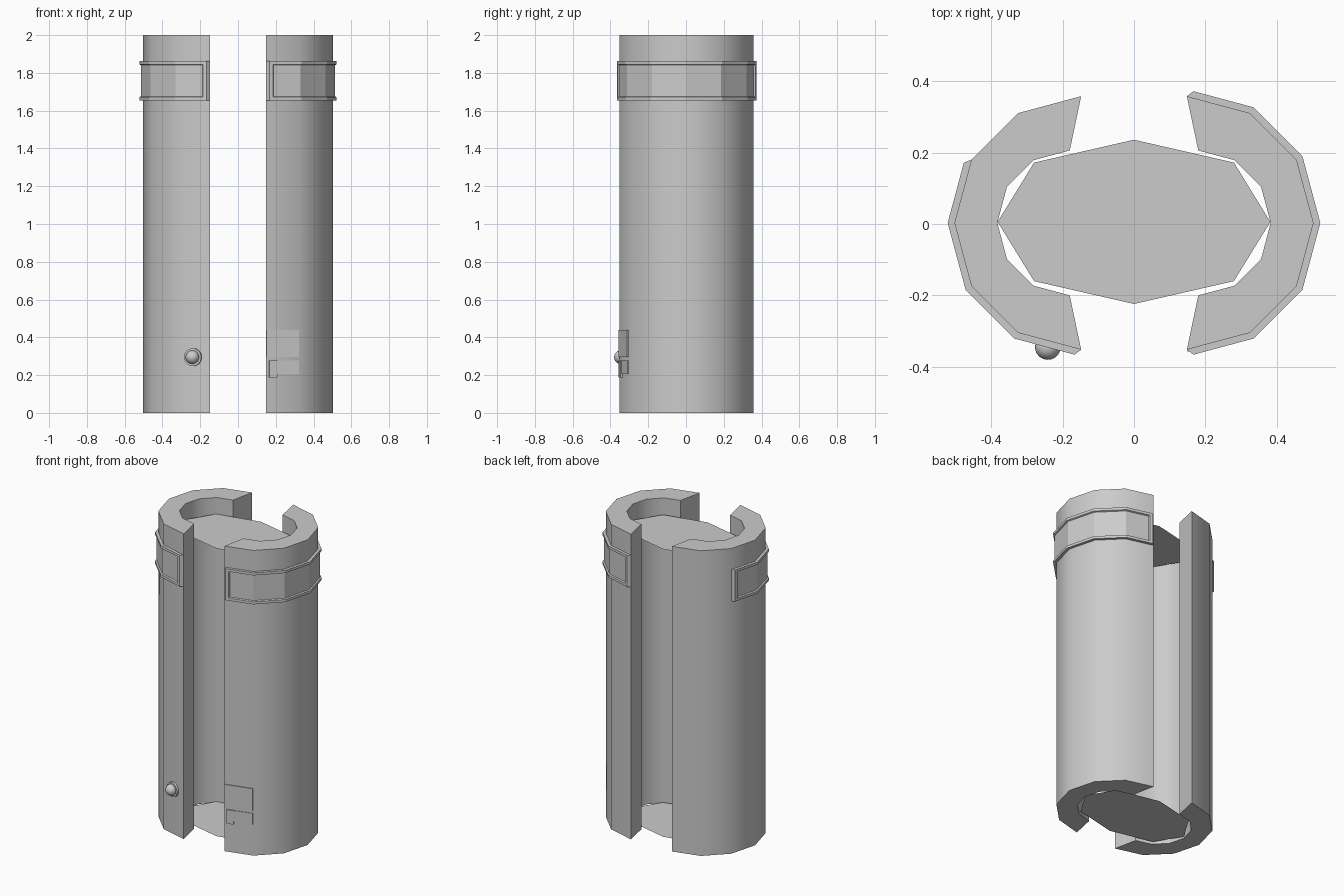
import bpy, bmesh, math
from mathutils import Vector

if "Cube" in bpy.data.objects:
    bpy.data.objects.remove(bpy.data.objects["Cube"])

CX, CY, R = 0.148, 0.003, 0.355      # outer shell arc centre and radius


def make(name, verts, faces, smooth=True):
    me = bpy.data.meshes.new(name)
    me.from_pydata(verts, [], faces)
    bm = bmesh.new()
    bm.from_mesh(me)
    bmesh.ops.recalc_face_normals(bm, faces=bm.faces)
    bm.to_mesh(me)
    bm.free()
    ob = bpy.data.objects.new(name, me)
    bpy.context.collection.objects.link(ob)
    if smooth:
        bpy.ops.object.select_all(action='DESELECT')
        ob.select_set(True)
        bpy.context.view_layer.objects.active = ob
        bpy.ops.object.shade_smooth_by_angle(angle=math.radians(35))
    return ob


def arc(t, cx, r):
    """Point on a 6-sided half round; t runs 0 (front tip) to 6 (back tip)."""
    def corner(i):
        a = math.radians(-90 + 30 * i)
        return Vector((cx + r * math.cos(a), CY + r * math.sin(a)))
    i = min(int(t), 5)
    return corner(i).lerp(corner(i + 1), t - i)


# C-shaped half shells
def shell(name, s):
    outer = [arc(i, CX, R) for i in range(7)]
    inner = [arc(i, 0.18, 0.203) for i in range(7)]
    n = 7
    verts = [(s * p.x, p.y, z) for z in (0, 2) for p in outer + inner]
    faces = []
    for i in range(n - 1):
        j, k = i + n, i + 2 * n
        faces += [(i, i + 1, k + 1, k), (j, j + 1, j + 2 * n + 1, j + 2 * n),
                  (i, i + 1, j + 1, j), (k, k + 1, k + n + 1, k + n)]
    for i in (0, n - 1):
        faces.append((i, i + n, i + 3 * n, i + 2 * n))
    make(name, verts, faces)


# Framed collar band wrapped round a shell between t = 0 and t = end
def band(name, s, end):
    lip, rec = 0.019, 0.010
    zs = [1.655, 1.655, 1.672, 1.676, 1.841, 1.845, 1.862, 1.862]
    flat = [0] + [lip] * 6 + [0]
    sunk = [0, lip, lip, rec, rec, lip, lip, 0]
    cols = [(0, [0] * 8), (0.1, flat), (0.2, flat), (0.22, sunk)]
    cols += [(i, sunk) for i in range(1, end)]
    cols += [(end - 0.22, sunk), (end - 0.2, flat), (end - 0.1, flat), (end, [0] * 8)]
    verts, faces = [], []
    for t, offs in cols:
        for o, z in zip(offs, zs):
            p = arc(t, CX, R + o)
            verts.append((s * p.x, p.y, z))
    for c in range(len(cols) - 1):
        for k in range(7):
            a = c * 8 + k
            faces.append((a, a + 1, a + 9, a + 8))
    make(name, verts, faces, False)


for side, s, end in (("left", -1, 4), ("right", 1, 6)):
    shell(side + "_shell", s)
    band(side + "_collar", s, end)

# Thin core end plates
half = [(0.28, -0.166), (0.382, 0), (0.28, 0.166)]
outline = [(0, -0.23)] + half + [(0, 0.23)] + [(-x, y) for x, y in reversed(half)]
for name, z in (("core_top_plate", 1.895), ("core_bottom_plate", 0.01)):
    make(name, [(x, y + CY + 0.003, z) for x, y in outline], [tuple(range(8))], False)


# Small plates on the front facet of the right shell
def facet_plate(name, x0, x1, z0, z1, depth):
    slope = math.tan(math.radians(15))
    verts = []
    for d in (-0.004, depth):
        for x, z in ((x0, z0), (x1, z0), (x1, z1), (x0, z1)):
            verts.append((x + d * 0.26, CY - R + (x - CX) * slope - d * 0.966, z))
    make(name, verts, [(0, 1, 2, 3), (4, 5, 6, 7), (0, 1, 5, 4), (1, 2, 6, 5),
                       (2, 3, 7, 6), (3, 0, 4, 7)], False)


facet_plate("display_panel", 0.149, 0.322, 0.295, 0.44, 0.006)
facet_plate("lower_panel", 0.205, 0.322, 0.205, 0.277, 0.004)
facet_plate("slot_frame", 0.164, 0.206, 0.188, 0.278, 0.010)
facet_plate("slot_bar", 0.180, 0.190, 0.195, 0.271, 0.014)

# Round knob on the front facet of the left shell
normal = Vector((-0.259, -0.966, 0))
base = Vector((-0.237, CY - 0.331, 0.295))
rot = normal.to_track_quat('Z', 'Y').to_euler()
bpy.ops.mesh.primitive_cylinder_add(vertices=24, radius=0.047, depth=0.022,
                                    location=base + normal * 0.003, rotation=rot)
bpy.context.object.name = "knob_base"
bpy.ops.object.shade_smooth_by_angle()
bpy.ops.mesh.primitive_uv_sphere_add(segments=24, ring_count=12, radius=0.036,
                                     location=base + normal * 0.017, rotation=rot)
bpy.context.object.name = "knob"
bpy.ops.object.shade_smooth_by_angle()
